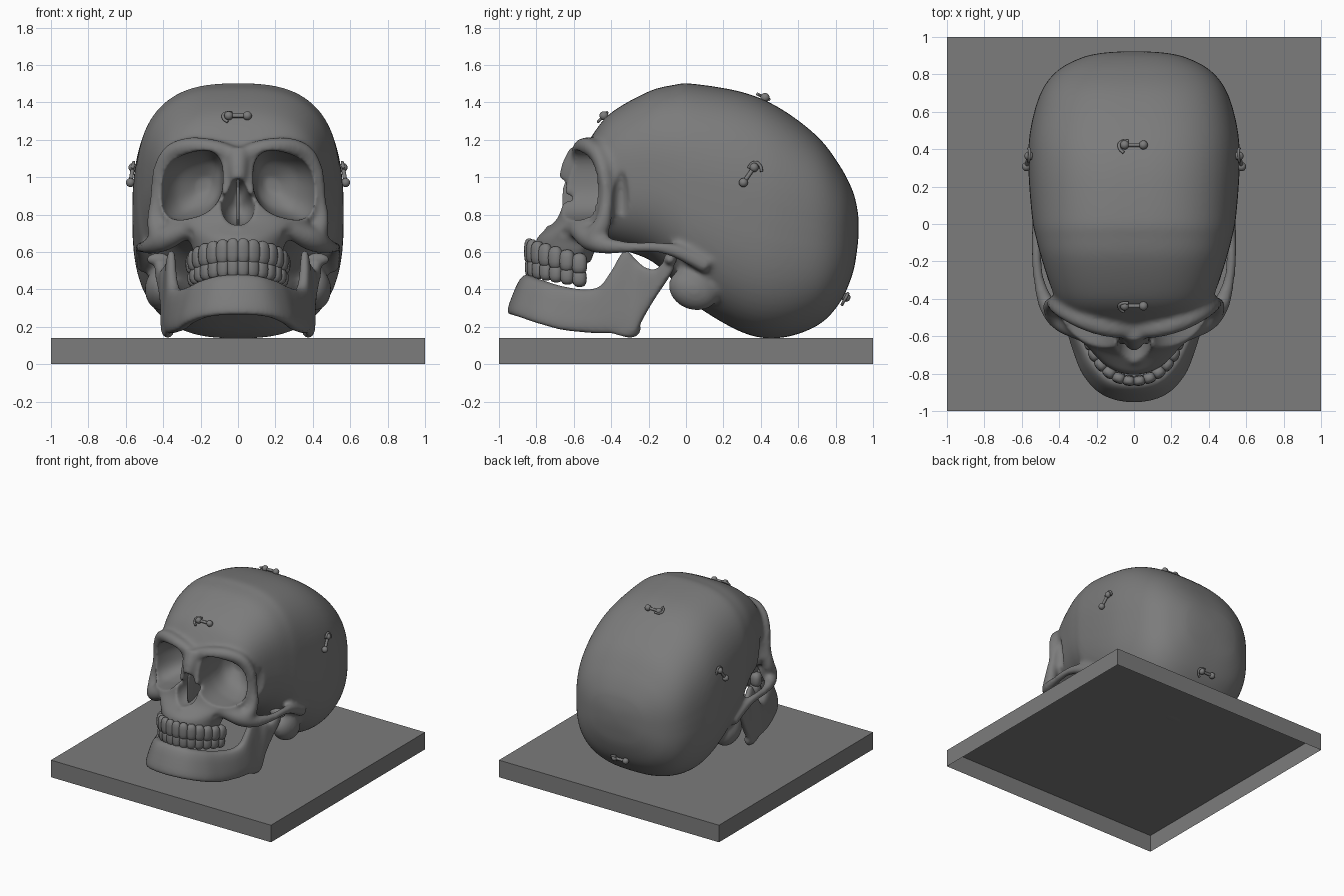
import bpy, bmesh, math
from mathutils import Vector, Matrix

if "Cube" in bpy.data.objects:
    bpy.data.objects.remove(bpy.data.objects["Cube"])

mat = bpy.data.materials.new("bone grey")
mat.use_nodes = True
GREY = (0.2, 0.2, 0.2, 1)
mat.diffuse_color = GREY
mat.node_tree.nodes["Principled BSDF"].inputs["Base Color"].default_value = GREY


def make(name, bm, smooth=True):
    me = bpy.data.meshes.new(name)
    bm.to_mesh(me)
    bm.free()
    me.materials.append(mat)
    if smooth:
        me.shade_smooth()
    ob = bpy.data.objects.new(name, me)
    bpy.context.scene.collection.objects.link(ob)
    return ob


def resample(pts, n):
    """Smooth curve through stations of any dimension."""
    out, last = [], len(pts) - 1
    for k in range(n):
        s = k / (n - 1) * last
        i = min(int(s), last - 1)
        f = s - i
        a, b, c, d = (pts[max(0, min(last, j))] for j in (i - 1, i, i + 1, i + 2))
        out.append([q + f / 2 * (r - p + f * (2 * p - 5 * q + 4 * r - t + f * (3 * (q - r) + t - p)))
                    for p, q, r, t in zip(a, b, c, d)])
    return out


def oval(n, power=2):
    """Unit superellipse points."""
    e = 2 / power
    for k in range(n):
        t = 2 * math.pi * k / n
        c, s = math.cos(t), math.sin(t)
        yield math.copysign(abs(c) ** e, c), math.copysign(abs(s) ** e, s)


def loft(bm, rings):
    vs = [[bm.verts.new(p) for p in r] for r in rings]
    n = len(vs[0])
    faces = [bm.faces.new((a[i], a[(i + 1) % n], b[(i + 1) % n], b[i]))
             for a, b in zip(vs, vs[1:]) for i in range(n)]
    faces += [bm.faces.new(vs[0]), bm.faces.new(vs[-1])]
    bmesh.ops.recalc_face_normals(bm, faces=faces)


def tube(bm, pts, n=30, sides=14):
    """Round bar through (x, y, z, radius) stations."""
    p = resample(pts, n)
    rings = []
    for i, q in enumerate(p):
        t = Vector(p[min(i + 1, n - 1)][:3]) - Vector(p[max(i - 1, 0)][:3])
        a = t.cross(Vector((0.13, 0.21, 0.97))).normalized()
        b = t.cross(a).normalized()
        rings.append([Vector(q[:3]) + (a * u + b * v) * q[3] for u, v in oval(sides)])
    loft(bm, rings)


def ball(bm, c, r, rot=Matrix(), seg=20, power=2):
    res = bmesh.ops.create_uvsphere(bm, u_segments=seg, v_segments=seg // 2 + 2, radius=1)
    for v in res["verts"]:
        m = sum(abs(k) ** power for k in v.co) ** (1 / power)
        v.co = Vector(c) + rot @ Vector([k / m * s for k, s in zip(v.co, r)])


def bake(ob):
    dg = bpy.context.evaluated_depsgraph_get()
    me = bpy.data.meshes.new_from_object(ob.evaluated_get(dg))
    ob.modifiers.clear()
    ob.data = me
    me.shade_smooth()
    bpy.context.view_layer.update()


def modifier(ob, kind, **settings):
    m = ob.modifiers.new(kind.title(), kind)
    for k, v in settings.items():
        setattr(m, k, v)


# Base: open-bottomed slab
bm = bmesh.new()
bmesh.ops.create_cube(bm, size=2, matrix=Matrix.Translation((0, 0, 0.07)) @ Matrix.Diagonal((1, 1, 0.07, 1)))
bmesh.ops.delete(bm, geom=[f for f in bm.faces if f.normal.z < -0.5], context="FACES_ONLY")
make("base", bm, smooth=False)

# Braincase: stations of y, top, bottom, half width
bm = bmesh.new()
case = [(-.575, .98, .92, .02), (-.56, 1.11, .8, .2), (-.5, 1.225, .68, .34), (-.4, 1.345, .63, .42),
        (-.2, 1.458, .56, .49), (-.07, 1.492, .45, .525), (.03, 1.5, .33, .545), (.3, 1.455, .17, .565),
        (.5, 1.37, .14, .555), (.7, 1.22, .205, .5), (.82, 1.065, .325, .41), (.89, .93, .48, .28),
        (.916, .83, .62, .16), (.924, .76, .71, .02)]
loft(bm, [[(w * a, y, (t + b) / 2 + (t - b) / 2 * c) for a, c in oval(64, 2.7)]
          for y, t, b, w in resample(case, 90)])

# Face block: stations of z, half width, centre y, front depth, back depth
face = [(.54, .2, -.58, .2, .07), (.6, .24, -.57, .235, .08), (.67, .265, -.55, .25, .1),
        (.72, .33, -.5, .25, .12), (.78, .41, -.42, .275, .08), (.9, .44, -.38, .275, .05),
        (1, .43, -.38, .25, .05), (1.1, .42, -.38, .21, .05), (1.18, .37, -.38, .14, .05)]
loft(bm, [[(w * a, y + (f if c < 0 else b) * c, z) for a, c in oval(48)]
          for z, w, y, f, b in resample(face, 50)])

# Nasal bones and the spine below the nose
tube(bm, [(0, -.56, 1.13, .07), (0, -.615, 1.05, .055), (0, -.64, .97, .045)])
ball(bm, (0, -.7, .735), (.03, .05, .025))

# Brow, outer eye rim, cheek, cheek arch and bump behind the jaw
for s in (-1, 1):
    tube(bm, [(0, -.565, 1.11, .045), (s * .12, -.56, 1.15, .05), (s * .25, -.525, 1.165, .05),
              (s * .36, -.475, 1.13, .045), (s * .42, -.44, 1.03, .038), (s * .435, -.425, .9, .035),
              (s * .445, -.44, .77, .045), (s * .42, -.48, .69, .06)], 60)
    tube(bm, [(s * .28, -.58, .72, .05), (s * .39, -.51, .67, .065), (s * .465, -.43, .635, .048),
              (s * .508, -.3, .625, .032), (s * .522, -.16, .625, .03), (s * .51, -.04, .6, .04),
              (s * .5, .12, .52, .045)], 60)
    ball(bm, (s * .41, .04, .4), (.09, .14, .11), Matrix.Rotation(-.4, 3, "X"))
skull = make("skull", bm)

# Hollows: eye sockets, nose opening, temples
bm = bmesh.new()
socket = [(-.9, .25, .17, .178), (-.56, .248, .168, .176), (-.45, .242, .16, .168),
          (-.34, .215, .12, .125), (-.27, .185, .04, .04)]
for s in (-1, 1):
    loft(bm, [[(s * (cx + rx * a), y, .957 + rz * c - .25 * rx * a) for a, c in oval(40, 2.6)]
              for y, cx, rx, rz in resample(socket, 30)])
    ball(bm, (s * .485, -.35, .87), (.085, .05, .2))
    ball(bm, (s * .29, -.69, .69), (.06, .07, .06))
ball(bm, (0, -.68, .84), (.09, .2, .1))
ball(bm, (0, -.68, .89), (.055, .2, .105))
hollows = make("hollows_cutter", bm)
hollows.hide_render = True
modifier(hollows, "REMESH", mode="VOXEL", voxel_size=.014)
bake(hollows)

modifier(skull, "REMESH", mode="VOXEL", voxel_size=.015)
modifier(skull, "SMOOTH", factor=.5, iterations=8)
modifier(skull, "BOOLEAN", operation="DIFFERENCE", object=hollows, solver="EXACT")
modifier(skull, "REMESH", mode="VOXEL", voxel_size=.011)
modifier(skull, "SMOOTH", factor=.5, iterations=6)
bake(skull)
bpy.data.objects.remove(hollows)

# Thin wall inside the nose
bm = bmesh.new()
ball(bm, (0, -.56, .86), (.009, .1, .14), power=4)
make("nasal_septum", bm)

# Lower jaw: stations of x, y, bottom, top, half thickness, outward lean
bm = bmesh.new()
half = [(0, -.885, .265, .48, .042, .043), (.13, -.86, .255, .47, .042, .04), (.22, -.775, .22, .445, .042, .035),
        (.275, -.66, .185, .415, .042, .025), (.32, -.54, .17, .4, .04, .015), (.345, -.46, .165, .42, .036, .01),
        (.36, -.4, .165, .5, .032, .01), (.37, -.33, .147, .61, .028, .015), (.38, -.27, .165, .56, .028, .015),
        (.39, -.22, .26, .52, .028, 0), (.4, -.16, .36, .51, .028, 0), (.41, -.1, .45, .565, .035, 0),
        (.41, -.065, .51, .565, .03, 0)]
path = resample([(-p[0], *p[1:]) for p in half[:0:-1]] + half, 140)
rings = []
for i, (x, y, lo, hi, th, lean) in enumerate(path):
    p, q = path[max(i - 1, 0)], path[min(i + 1, len(path) - 1)]
    out = Vector((q[1] - p[1], p[0] - q[0], 0)).normalized()
    rings.append([Vector((x, y, (lo + hi) / 2 + (hi - lo) / 2 * c)) + out * (th * a - lean * c)
                  for a, c in oval(28, 3.2)])
loft(bm, rings)
for s in (-1, 1):
    ball(bm, (s * .42, -.085, .56), (.07, .035, .035))
    ball(bm, (s * .375, -.3, .19), (.035, .06, .05))
jaw = make("lower_jaw", bm)
modifier(jaw, "REMESH", mode="VOXEL", voxel_size=.01)
modifier(jaw, "SMOOTH", factor=.5, iterations=5)
bake(jaw)


# Teeth: rounded blocks set along an arch
def teeth(name, rx, ry, z0, slope, height, front_width):
    bm = bmesh.new()
    count = 14
    for k in range(count):
        u = (k + .5) / count * 2 - 1
        t = u * 1.62
        x, y = rx * math.sin(t), -.55 - ry * math.cos(t)
        turn = math.atan2(ry * math.sin(t), rx * math.cos(t))
        back = abs(u)
        size = (front_width + .008 * back, .026 + .016 * back, height * (1 - .2 * back))
        ball(bm, (x, y, z0 - slope * (y + .85)), size, Matrix.Rotation(turn, 3, "Z"), 16, 2.8)
    make(name, bm)


teeth("upper_teeth", .24, .29, .607, .25, .07, .034)
teeth("lower_teeth", .23, .285, .522, .22, .058, .031)


# Fixings: two round heads, a bar and a hook, seated on the bone
def fixing(name, place, along, flip=1):
    ok, loc, nor, idx = skull.closest_point_on_mesh(Vector(place))
    u = Vector(along)
    u = (u - nor * u.dot(nor)).normalized()
    v = nor.cross(u) * flip

    def at(a, b, h=.014):
        return loc + u * a + v * b + nor * h
    bm = bmesh.new()
    for a in (-.05, .05):
        ball(bm, at(a, 0), (.024, .024, .024))
    tube(bm, [(*at(a, 0), .011) for a in (-.05, 0, .05)], 8)
    hook = [(-.03, .022), (-.06, .022), (-.08, .005), (-.075, -.025), (-.055, -.045)]
    tube(bm, [(*at(a, b), .008) for a, b in hook], 20)
    make(name, bm)


fixing("forehead_fixing", (0, -.43, 1.32), (1, 0, 0))
fixing("crown_fixing", (0, .42, 1.42), (1, 0, 0))
fixing("back_fixing", (0, .85, .36), (-1, 0, 0))
fixing("right_fixing", (-.56, .335, 1.01), (0, -.57, -.82))
fixing("left_fixing", (.56, .335, 1.01), (0, -.57, -.82), -1)
